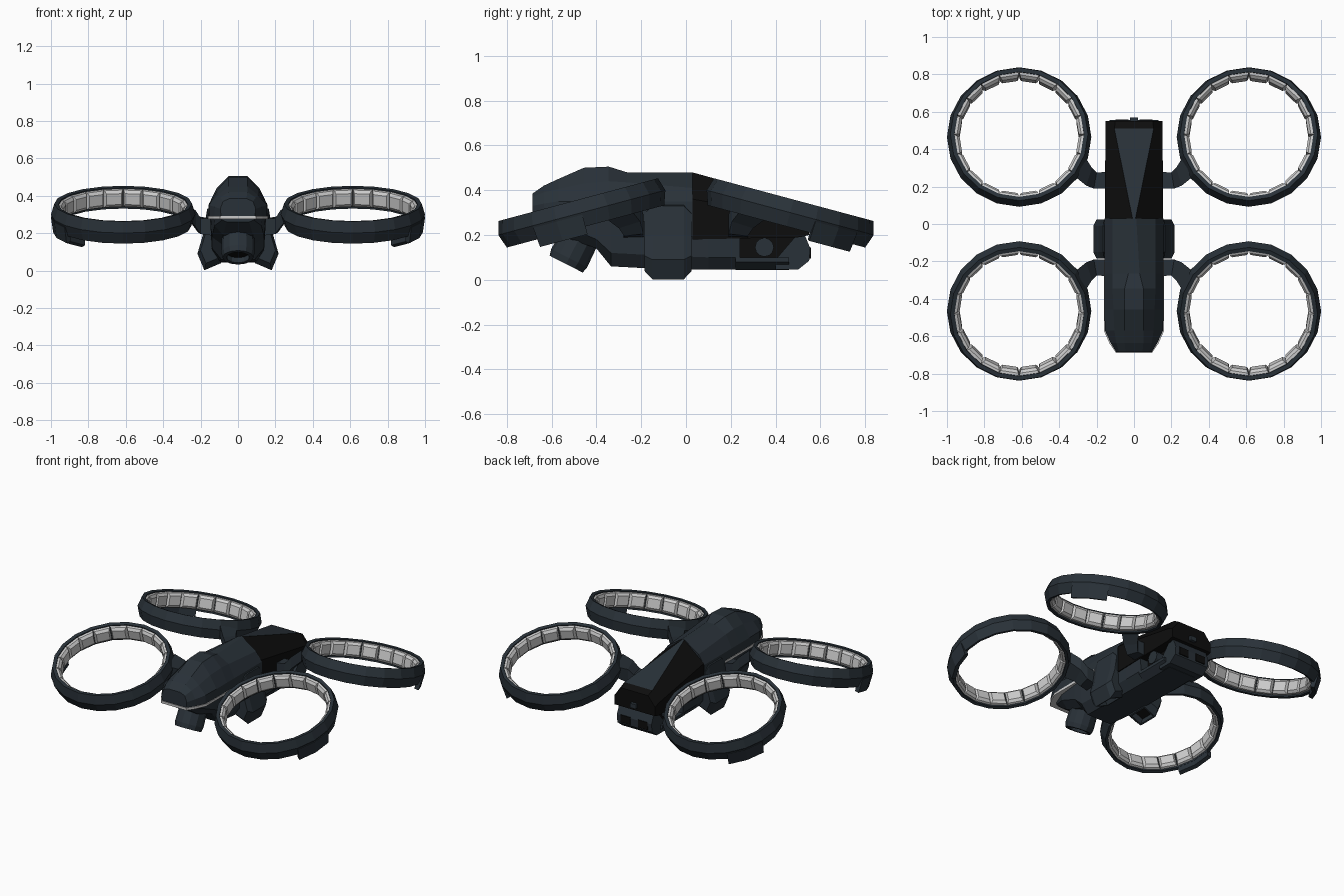
import bpy, bmesh
from math import sin, cos, radians
from mathutils import Matrix, Vector

if "Cube" in bpy.data.objects:
    bpy.data.objects.remove(bpy.data.objects["Cube"])


def material(name, c):
    m = bpy.data.materials.new(name)
    m.diffuse_color = (*c, 1)
    m.use_nodes = True
    m.node_tree.nodes["Principled BSDF"].inputs["Base Color"].default_value = m.diffuse_color
    return m


DARK = material("dark_slate", (0.022, 0.031, 0.040))
BLACK = material("black", (0.004, 0.004, 0.004))
LIGHT = material("light_grey", (0.55, 0.55, 0.57))


def finish(name, bm, mats, matrix=None):
    bmesh.ops.recalc_face_normals(bm, faces=bm.faces)
    me = bpy.data.meshes.new(name)
    bm.to_mesh(me)
    bm.free()
    for m in mats:
        me.materials.append(m)
    ob = bpy.data.objects.new(name, me)
    bpy.context.collection.objects.link(ob)
    if matrix:
        ob.matrix_world = matrix
    return ob


def add_loft(bm, rings, closed=False):
    """Skin a row of equal-length point loops; cap the ends unless closed."""
    vs = [[bm.verts.new(p) for p in r] for r in rings]
    n = len(vs[0])
    pairs = list(zip(vs, vs[1:])) + ([(vs[-1], vs[0])] if closed else [])
    for a, b in pairs:
        for i in range(n):
            j = (i + 1) % n
            bm.faces.new((a[i], a[j], b[j], b[i]))
    if not closed:
        bm.faces.new(vs[0])
        bm.faces.new(vs[-1])


def loft(name, rings, mat=DARK, matrix=None, closed=False):
    bm = bmesh.new()
    add_loft(bm, rings, closed)
    return finish(name, bm, [mat], matrix)


def lathe_rings(profile, angles):
    return [[(r * cos(radians(a)), r * sin(radians(a)), z) for r, z in profile] for a in angles]


def sym(y, half):
    """Full cross-section from its right half, listed top to bottom."""
    return [(x, y, z) for x, z in half] + [(-x, y, z) for x, z in reversed(half)]


def box(name, x0, x1, y0, y1, z0, z1, mat=DARK):
    return loft(name, [[(x, y0, z0), (x, y1, z0), (x, y1, z1), (x, y0, z1)] for x in (x0, x1)], mat)


# Faceted front canopy
loft("front_canopy", [
    sym(-.685, [(.045, .385), (.08, .37), (.095, .33), (.09, .29)]),
    sym(-.635, [(.05, .42), (.095, .39), (.125, .34), (.125, .285)]),
    sym(-.57, [(.05, .45), (.105, .405), (.155, .35), (.155, .285)]),
    sym(-.456, [(.05, .50), (.11, .43), (.158, .35), (.158, .285)]),
    sym(-.345, [(.05, .505), (.115, .44), (.158, .35), (.158, .285)]),
    sym(-.264, [(.03, .48), (.115, .435), (.158, .35), (.158, .285)]),
    sym(.03, [(.012, .48), (.115, .41), (.158, .35), (.158, .19)])])

# Light seam under the canopy
loft("seam_strip", [sym(y, [(x, .293), (x, .277)]) for y, x in
                    ((-.69, .095), (-.64, .13), (-.57, .161), (-.19, .161))], LIGHT)

# Black rear cover with a slate roof panel
bm = bmesh.new()
add_loft(bm, [
    sym(.03, [(.008, .479), (.155, .36), (.155, .18)]),
    sym(.51, [(.105, .347), (.153, .275), (.153, .19)]),
    sym(.55, [(.10, .325), (.153, .26), (.153, .20)])])
bmesh.ops.recalc_face_normals(bm, faces=bm.faces)
for f in bm.faces:
    f.material_index = 1 if f.normal.z > .93 else 0
finish("rear_cover", bm, [BLACK, DARK])

# Belly hull
loft("belly_hull", [
    sym(-.64, [(.09, .285), (.085, .27), (.06, .26)]),
    sym(-.54, [(.13, .285), (.125, .24), (.08, .19)]),
    sym(-.40, [(.145, .285), (.14, .18), (.085, .14)]),
    sym(-.335, [(.15, .285), (.14, .12), (.09, .06)]),
    sym(-.15, [(.15, .285), (.14, .11), (.10, .05)]),
    sym(.10, [(.15, .20), (.145, .10), (.10, .045)]),
    sym(.24, [(.15, .19), (.145, .10), (.10, .045)])])
box("rear_core", -.09, .09, .2, .52, .08, .22, BLACK)
loft("belly_tray", [sym(y, [(.145, .10), (.145, .08), (.10, .043)]) for y in (.22, .46)])

# Rear bumper, slotted tail openings and side sensors
loft("rear_bumper", [[(x, y, z) for y, z in (
    (.40, .045), (.50, .045), (.55, .085), (.555, .14), (.53, .20), (.49, .195), (.40, .09))]
    for x in (-.13, .13)])
for s, side in ((1, "right"), (-1, "left")):
    box("tail_opening_" + side, s * .03, s * .10, .54, .558, .095, .145, BLACK)
    turn = Matrix.Translation((s * .115, .35, .145)) @ Matrix.Rotation(radians(90), 4, 'Y')
    bm = bmesh.new()
    bmesh.ops.create_cone(bm, cap_ends=True, segments=12, radius1=.042, radius2=.042, depth=.06)
    finish("side_sensor_" + side, bm, [DARK], turn)
box("tail_pin", -.022, .022, .54, .57, .22, .25)

# Downward side pods with recessed black openings
pod = [(.13, .345), (.165, .33), (.185, .20), (.217, .09), (.18, .002), (.09, .04), (.10, .2)]
mid = Vector((.14, .17))
for s, side in ((1, "right"), (-1, "left")):
    rings = []
    for y, k in ((-.185, .78), (-.15, 1), (-.01, 1), (.025, .78)):
        pts = [mid + (Vector(p) - mid) * k for p in pod]
        rings.append([(s * p.x, y, p.y) for p in pts])
    bm = bmesh.new()
    add_loft(bm, rings)
    bmesh.ops.recalc_face_normals(bm, faces=bm.faces)
    low = [f for f in bm.faces if f.normal.z < -.8 and f.calc_center_median().z < .05
           and abs(f.calc_center_median().y + .08) < .03]
    bmesh.ops.inset_individual(bm, faces=low, thickness=.014)
    bmesh.ops.inset_individual(bm, faces=low, thickness=.004, depth=-.04)
    for f in low:
        f.material_index = 1
    finish("side_pod_" + side, bm, [DARK, BLACK])

# Tilted camera under the nose
tilt = Matrix.Translation((0, -.535, .07)) @ Matrix.Rotation(radians(-27), 4, 'X')
loft("camera_housing", lathe_rings([(.083, .0), (.09, .03), (.085, .2), (.06, .2), (.062, .0)],
                                   range(0, 360, 30)), DARK, tilt, True)
bm = bmesh.new()
bmesh.ops.create_cone(bm, cap_ends=True, segments=12, radius1=.066, radius2=.066, depth=.12)
finish("camera_lens", bm, [BLACK], tilt @ Matrix.Translation((0, 0, .09)))

# Four tilted duct rings with light inner blocks, lower tabs and arms
STEP = 18
ring_profile = [(.368, .06), (.386, 0), (.364, -.064), (.346, -.06), (.346, .056)]
tab_profile = [(.387, -.01), (.374, -.10), (.347, -.095), (.347, -.01)]
for sy, end in ((-1, "front"), (1, "rear")):
    for s, side in ((1, "right"), (-1, "left")):
        tag = end + "_" + side
        M = Matrix.Translation((s * .614, sy * .465, .30)) @ Matrix.Rotation(radians(-15 * sy), 4, 'X')
        loft("duct_ring_" + tag, lathe_rings(ring_profile, range(0, 360, STEP)), DARK, M, True)

        start = -36 if sy < 0 else 18
        arc = [start + STEP * i for i in range(3)]
        if s < 0:
            arc = [180 - a for a in arc]
        loft("duct_tab_" + tag, lathe_rings(tab_profile, arc), DARK, M)

        bm = bmesh.new()
        for i in range(20):
            c = STEP * (i + .5)
            add_loft(bm, [
                [(r * cos(radians(c + a)), r * sin(radians(c + a)), z)
                 for a, z in ((-w, -h), (w, -h), (w, h), (-w, h))]
                for r, w, h in ((.348, 8.7, .05), (.332, 8.4, .046), (.318, 7.2, .03))])
        finish("duct_blocks_" + tag, bm, [LIGHT], M)

        loft("arm_" + tag, [[(s * x, sy * y, z) for x, y, z in sec] for sec in (
            [(.12, .19, .275), (.12, .28, .275), (.12, .28, .185), (.12, .19, .185)],
            [(.215, .19, .29), (.20, .275, .28), (.20, .275, .195), (.215, .19, .205)],
            [(.255, .205, .34), (.225, .30, .32), (.225, .30, .23), (.255, .205, .26)],
            [(.305, .245, .385), (.262, .36, .35), (.262, .36, .275), (.305, .245, .31)])])
